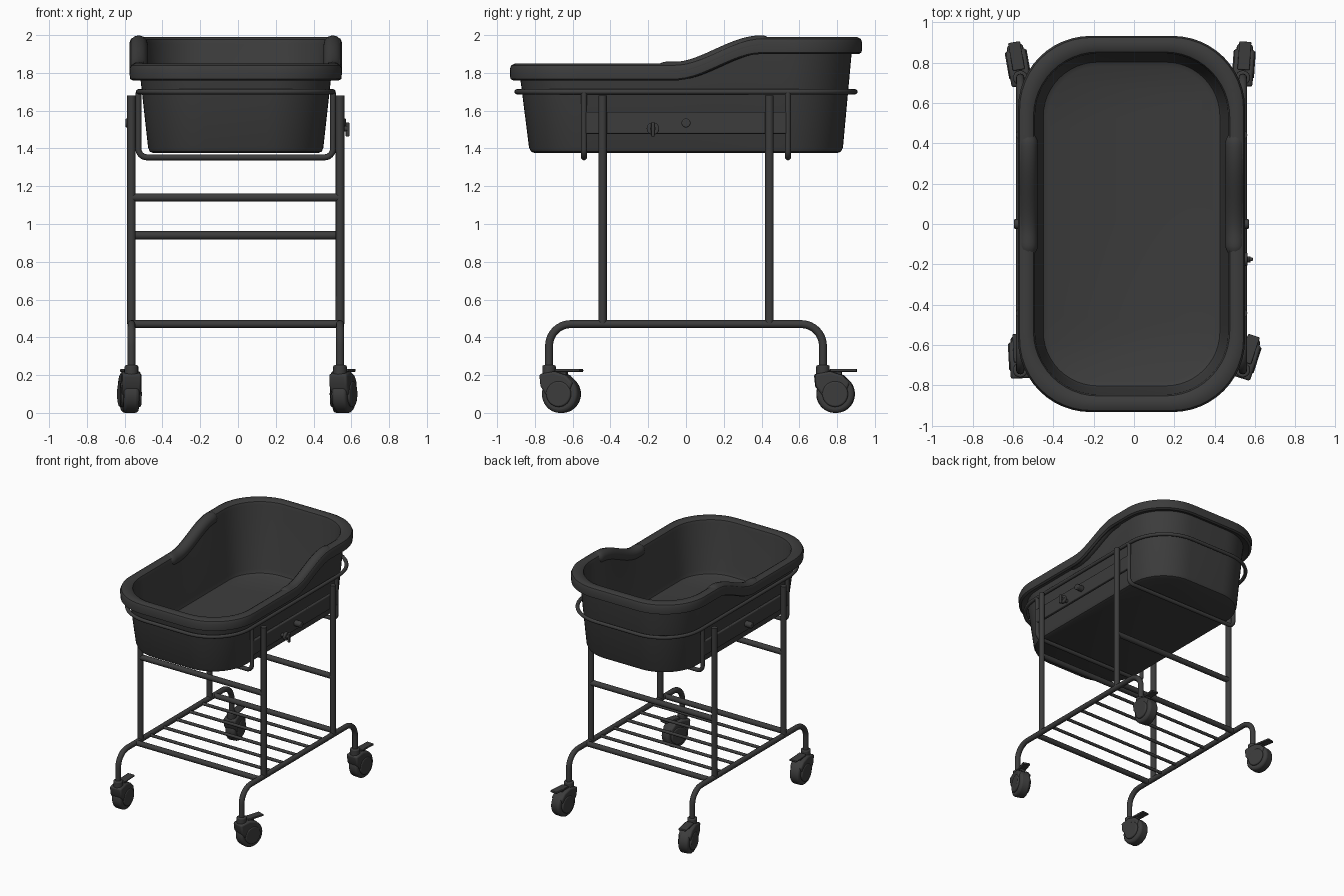
import bpy, bmesh, math
from mathutils import Vector, Matrix

if "Cube" in bpy.data.objects:
    bpy.data.objects.remove(bpy.data.objects["Cube"])

CX = -0.012  # the frame sits slightly left because of the knob on the right
DARK = bpy.data.materials.new("dark_grey")
DARK.diffuse_color = (0.045, 0.045, 0.045, 1)
DARK.use_nodes = True
DARK.node_tree.nodes["Principled BSDF"].inputs["Base Color"].default_value = DARK.diffuse_color


def finish(ob, angle=35):
    ob.data.materials.clear()
    ob.data.materials.append(DARK)
    bpy.ops.object.select_all(action='DESELECT')
    ob.select_set(True)
    bpy.context.view_layer.objects.active = ob
    bpy.ops.object.shade_smooth_by_angle(angle=math.radians(angle))
    return ob


def from_bmesh(name, bm, matrix=Matrix(), bevel=0):
    bmesh.ops.recalc_face_normals(bm, faces=bm.faces)
    me = bpy.data.meshes.new(name)
    bm.to_mesh(me)
    bm.free()
    ob = bpy.data.objects.new(name, me)
    bpy.context.collection.objects.link(ob)
    ob.matrix_world = matrix
    if bevel:
        m = ob.modifiers.new("bevel", 'BEVEL')
        m.width, m.segments, m.limit_method = bevel, 3, 'ANGLE'
    return finish(ob)


def box(name, c, size, matrix=Matrix(), bevel=0):
    bm = bmesh.new()
    bmesh.ops.create_cube(bm, size=1, matrix=Matrix.Translation(c) @ Matrix.Diagonal((*size, 1)))
    return from_bmesh(name, bm, matrix, bevel)


def cyl(name, c, r, depth, axis='Z', matrix=Matrix(), bevel=0, seg=32):
    rot = Matrix.Rotation(math.pi / 2, 4, 'Y') if axis == 'X' else Matrix()
    bm = bmesh.new()
    bmesh.ops.create_cone(bm, cap_ends=True, segments=seg, radius1=r, radius2=r, depth=depth,
                          matrix=Matrix.Translation(c) @ rot)
    return from_bmesh(name, bm, matrix, bevel)


def fillet(pts, r, n=8):
    # round the inner corners of a polyline
    pts = [Vector(p) for p in pts]
    out = [pts[0]]
    for a, b, c in zip(pts, pts[1:], pts[2:]):
        p, q = b + (a - b).normalized() * r, b + (c - b).normalized() * r
        o = p + q - b
        for i in range(n + 1):
            t = i / n * math.pi / 2
            out.append(o + (p - o) * math.cos(t) + (q - o) * math.sin(t))
    return out + [pts[-1]]


def tube(name, pts, r, closed=False, radii=None):
    cu = bpy.data.curves.new(name, 'CURVE')
    cu.dimensions, cu.bevel_depth, cu.bevel_resolution, cu.use_fill_caps = '3D', r, 4, True
    sp = cu.splines.new('POLY')
    sp.points.add(len(pts) - 1)
    for i, p in enumerate(pts):
        sp.points[i].co = (*p, 1)
        sp.points[i].radius = radii[i] if radii else 1
    sp.use_cyclic_u = closed
    ob = bpy.data.objects.new(name, cu)
    bpy.context.collection.objects.link(ob)
    bpy.ops.object.select_all(action='DESELECT')
    ob.select_set(True)
    bpy.context.view_layer.objects.active = ob
    bpy.ops.object.convert(target='MESH')
    return finish(bpy.context.view_layer.objects.active)


def rounded_rect(hx, hy, r, seg=12, side=28):
    pts = []
    corners = [(1, 1), (-1, 1), (-1, -1), (1, -1)]
    for k, (sx, sy) in enumerate(corners):
        for i in range(seg + 1):
            a = math.pi / 2 * (k + i / seg)
            pts.append((sx * (hx - r) + r * math.cos(a), sy * (hy - r) + r * math.sin(a)))
        if k in (1, 3):  # subdivide the long sides
            s = 1 if k == 3 else -1
            pts += [(s * hx, s * (hy - r) * (2 * i / side - 1)) for i in range(1, side)]
    return pts


def lift(y):
    t = min(1, max(0, (y + 0.06) / 0.46))
    return 0.14 * t * t * (3 - 2 * t)


# Basin: lofted rounded rectangles (half x, half y, corner radius, z, share of the rim rise)
profile = [
    (.435, .800, .27, 1.375, 0), (.455, .820, .29, 1.383, 0), (.464, .831, .30, 1.405, 0),
    (.505, .878, .33, 1.775, 1), (.545, .915, .35, 1.760, 1), (.560, .930, .36, 1.768, 1),
    (.563, .933, .36, 1.820, 1), (.555, .925, .355, 1.840, 1), (.535, .905, .34, 1.850, 1),
    (.505, .872, .33, 1.849, 1), (.487, .853, .32, 1.838, 1), (.479, .845, .31, 1.815, 1),
    (.448, .815, .28, 1.450, 0), (.438, .803, .27, 1.422, 0), (.415, .780, .25, 1.41, 0)]
bm = bmesh.new()
rings = [[bm.verts.new((x, y, z + w * lift(y))) for x, y in rounded_rect(hx, hy, r)]
         for hx, hy, r, z, w in profile]
for a, b in zip(rings, rings[1:]):
    for i in range(len(a)):
        j = (i + 1) % len(a)
        bm.faces.new((a[i], a[j], b[j], b[i]))
bm.faces.new(rings[0])
bm.faces.new(rings[-1])
from_bmesh("basin", bm)

# Basin carrier: bumper ring and two U-shaped hangers
tube("carrier_ring", [(x, y, 1.70) for x, y in rounded_rect(.515, .895, .33)], .014, True)
for y in (-.54, .54):
    tube("carrier_hanger", fillet([(-.515, y, 1.695), (-.515, y, 1.353), (.515, y, 1.353), (.515, y, 1.695)], .045), .016)

for s, side in ((-1, "left"), (1, "right")):
    # Padded grip over the sloping rim
    n = 32
    ys = [-.145 + .585 * i / n for i in range(n + 1)]
    radii = [1 - .3 * max(0, 1 - min(i, n - i) / 2) ** 2 for i in range(n + 1)]
    tube(side + "_grip", [(s * .514, y, 1.81 + lift(y)) for y in ys], .049, radii=radii)
    # Side rail plate and pivot bolt
    box(side + "_side_plate", (s * .515, 0, 1.535), (.025, 1.08, .115), bevel=.006)
    cyl(side + "_pivot_bolt", (s * .553, 0, 1.535), .024, .06, 'X', bevel=.006)
    # Base tube with bent ends, and uprights
    tube(side + "_base_tube", fillet([(s * .552, -.725, .24), (s * .552, -.725, .47),
                                      (s * .552, .725, .47), (s * .552, .725, .24)], .115), .021)
    for y in (-.442, .442):
        tube(side + "_upright", [(s * .552, y, .47), (s * .552, y, 1.68)], .0225)

# Tilt lock knob on the right side
cyl("lock_knob_stem", (.555, -.175, 1.505), .015, .07, 'X')
cyl("lock_knob", (.565, -.175, 1.505), .033, .022, 'X', bevel=.006)
box("lock_knob_wing", (.592, -.175, 1.50), (.02, .018, .075), bevel=.006)

# Cross bars and shelf slats
for name, y, z, r in [("front_cross_bar", -.442, 1.14, .022), ("rear_cross_bar", .442, .94, .022),
                      ("front_shelf_bar", -.5, .47, .021), ("rear_shelf_bar", .5, .47, .021)]:
    tube(name, [(-.552, y, z), (.552, y, z)], r)
for i in range(5):
    y = (i - 2) / 6
    tube("shelf_slat", [(-.552, y, .47), (.552, y, .47)], .012)

# Casters, each swivelled a little
hood = [(-.042, .205), (-.035, .14), (.0, .09), (.07, .08), (.13, .12), (.145, .16), (.105, .20), (.04, .22)]
for x, y, deg in [(-.552, -.725, 3), (.552, -.725, -18), (-.552, .725, 10), (.552, .725, -4)]:
    M = Matrix.Translation((x, y, 0)) @ Matrix.Rotation(math.radians(deg), 4, 'Z')
    cyl("caster_collar", (0, 0, .22), .036, .065, matrix=M, bevel=.008)
    cyl("caster_wheel", (0, .068, .1), .1, .082, 'X', M, bevel=.018, seg=48)
    cyl("caster_hub", (0, .068, .1), .068, .11, 'X', M, bevel=.008)
    bm = bmesh.new()
    f = bm.faces.new([bm.verts.new((-.05, a, b)) for a, b in hood])
    ext = bmesh.ops.extrude_face_region(bm, geom=[f])["geom"]
    bmesh.ops.translate(bm, vec=(.1, 0, 0), verts=[v for v in ext if isinstance(v, bmesh.types.BMVert)])
    from_bmesh("caster_hood", bm, M, .012)
    box("caster_brake_lever", (0, .11, .225), (.06, .14, .016), M, .005)
    box("caster_brake_post", (0, .075, .208), (.04, .05, .035), M, .005)

for ob in bpy.context.scene.objects:
    ob.location.x += CX
